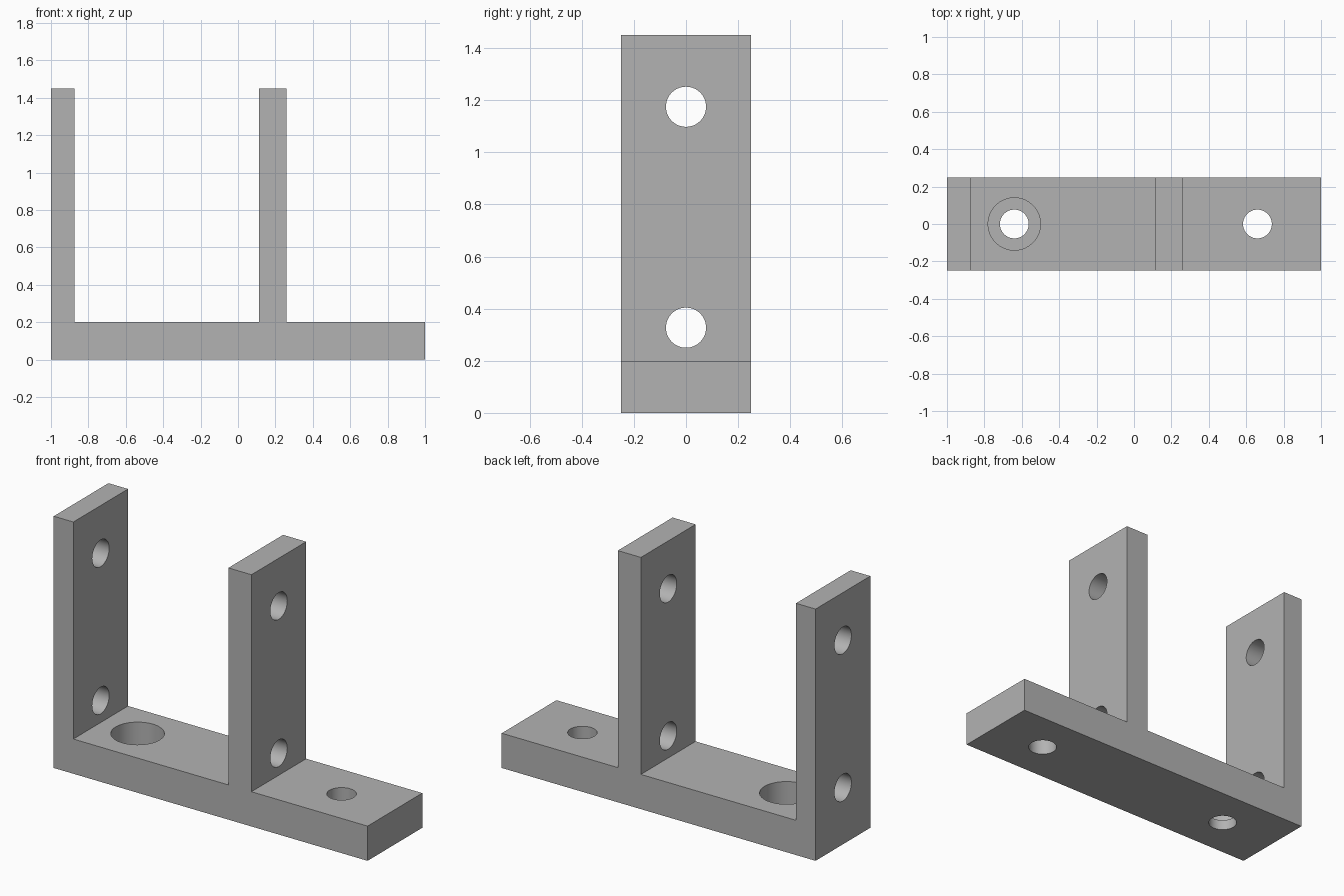
import bpy
import bmesh
from math import pi, radians
from mathutils import Matrix

old = bpy.data.objects.get("Cube")
if old:
    bpy.data.objects.remove(old, do_unlink=True)

grey = bpy.data.materials.new("plain grey")
grey.use_nodes = True
colour = (0.45, 0.45, 0.45, 1)
grey.diffuse_color = colour
grey.node_tree.nodes["Principled BSDF"].inputs["Base Color"].default_value = colour

HALF_DEPTH, BASE, TOP = 0.249, 0.2, 1.45
HOLE, BORE = 0.077, 0.14
BORE_FLOOR = 0.06


def make_object(name, bm):
    bmesh.ops.recalc_face_normals(bm, faces=bm.faces)
    mesh = bpy.data.meshes.new(name)
    bm.to_mesh(mesh)
    bm.free()
    mesh.materials.append(grey)
    obj = bpy.data.objects.new(name, mesh)
    bpy.context.collection.objects.link(obj)
    return obj


def add_cylinder(bm, radius, length, matrix):
    bmesh.ops.create_cone(bm, cap_ends=True, segments=64, radius1=radius,
                          radius2=radius, depth=length, matrix=matrix)


def cut(target, name, bm):
    cutter = make_object(name, bm)
    cutter.hide_render = True
    mod = target.modifiers.new(name, "BOOLEAN")
    mod.operation, mod.solver, mod.object = "DIFFERENCE", "EXACT", cutter
    bpy.context.view_layer.objects.active = target
    bpy.ops.object.modifier_apply(modifier=name)
    bpy.data.objects.remove(cutter, do_unlink=True)


# Bracket body: side outline extruded front to back
outline = [(-1, 0), (1, 0), (1, BASE), (0.26, BASE), (0.26, TOP), (0.113, TOP),
           (0.113, BASE), (-0.875, BASE), (-0.875, TOP), (-1, TOP)]
bm = bmesh.new()
front = bm.faces.new([bm.verts.new((x, -HALF_DEPTH, z)) for x, z in outline])
ext = bmesh.ops.extrude_face_region(bm, geom=[front])
back = [v for v in ext["geom"] if isinstance(v, bmesh.types.BMVert)]
bmesh.ops.translate(bm, verts=back, vec=(0, 2 * HALF_DEPTH, 0))
bracket = make_object("bracket", bm)

# Horizontal holes through both uprights
bm = bmesh.new()
for z in (0.327, 1.175):
    add_cylinder(bm, HOLE, 3, Matrix.Translation((0, 0, z)) @ Matrix.Rotation(pi / 2, 4, "Y"))
cut(bracket, "upright_holes", bm)

# Vertical holes through the base
bm = bmesh.new()
for x in (-0.64, 0.66):
    add_cylinder(bm, HOLE, 1, Matrix.Translation((x, 0, 0)))
cut(bracket, "base_holes", bm)

# Wide recess around the base hole between the uprights
bm = bmesh.new()
add_cylinder(bm, BORE, 0.4, Matrix.Translation((-0.64, 0, BORE_FLOOR + 0.2)))
cut(bracket, "base_recess", bm)

bpy.ops.object.select_all(action="DESELECT")
bracket.select_set(True)
bpy.context.view_layer.objects.active = bracket
bpy.ops.object.shade_smooth_by_angle(angle=radians(30))
